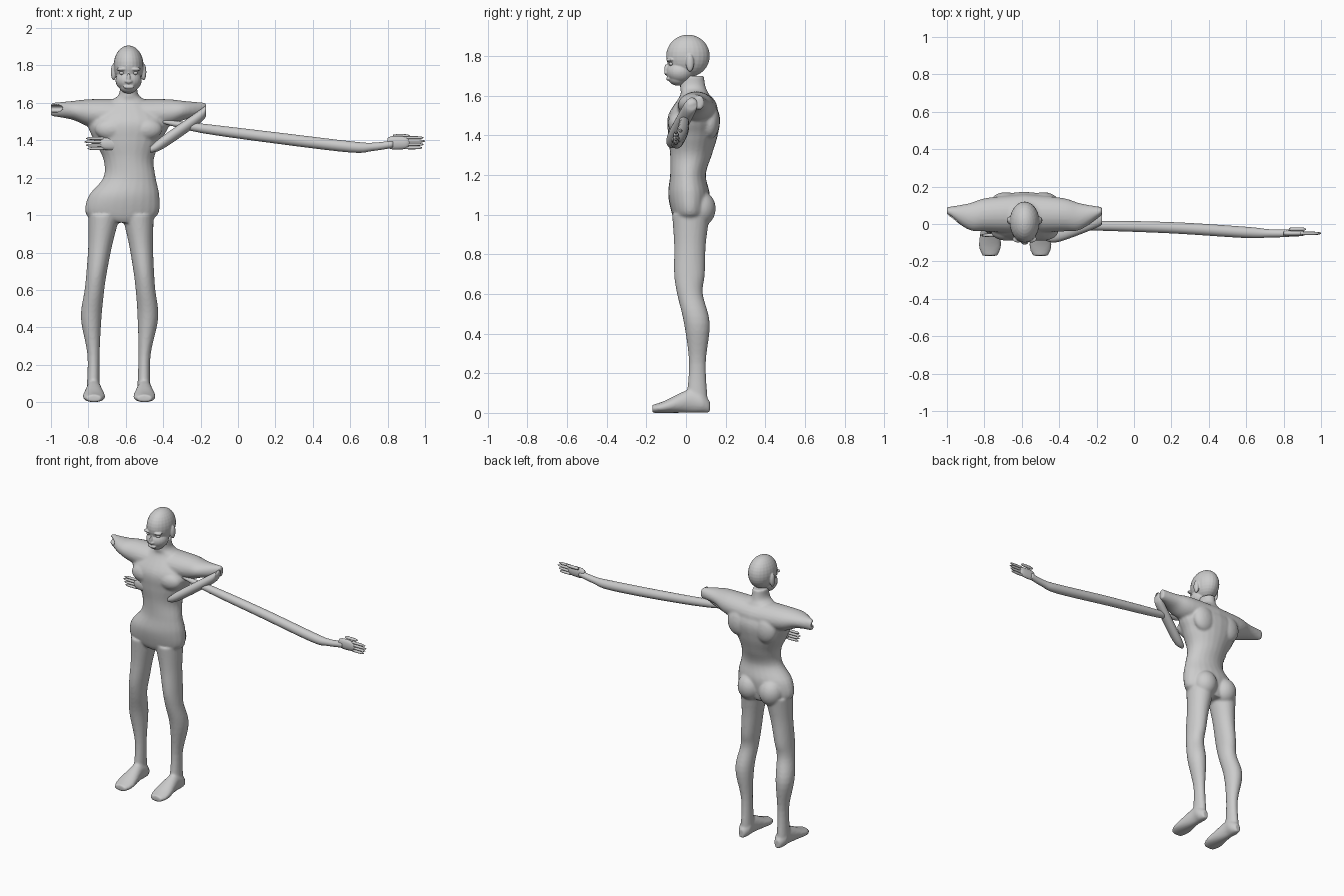
import bpy
import bmesh
from math import sin, cos, pi
from mathutils import Matrix, Vector

default_cube = bpy.data.objects.get("Cube")
if default_cube:
    bpy.data.objects.remove(default_cube, do_unlink=True)

grey = bpy.data.materials.new("plain grey")
grey.use_nodes = True
grey.diffuse_color = (.6, .6, .6, 1)
grey.node_tree.nodes["Principled BSDF"].inputs["Base Color"].default_value = grey.diffuse_color

MIDDLE = -.585  # centre line of the head and chest
X_AXIS, Y_AXIS, Z_AXIS = range(3)
BOTH_SIDES = (-1, 1)


def spline(before, start, end, after, t):
    """Catmull-Rom value between start and end."""
    enter, leave = (end - before) / 2, (after - start) / 2
    bend = 3 * (end - start) - 2 * enter - leave
    twist = 2 * (start - end) + enter + leave
    return start + t * (enter + t * (bend + t * twist))


def loft(bm, axis, sections, sides=24, steps=5):
    """Skin oval sections: position on the axis, then low and high on the other two."""
    across, upward = [i for i in range(3) if i != axis]
    padded = [sections[0], *sections, sections[-1]]
    rows = []
    for group in zip(padded, padded[1:], padded[2:], padded[3:]):
        for step in range(steps):
            rows.append([spline(*values, step / steps) for values in zip(*group)])
    rows.append(sections[-1])

    rings = []
    for position, left, right, low, high in rows:
        ring = []
        for side in range(sides):
            angle = 2 * pi * side / sides
            point = Vector()
            point[axis] = position
            point[across] = (left + right + (right - left) * cos(angle)) / 2
            point[upward] = (low + high + (high - low) * sin(angle)) / 2
            ring.append(bm.verts.new(point))
        rings.append(ring)

    faces = [bm.faces.new(rings[0]), bm.faces.new(rings[-1])]
    for ring, following in zip(rings, rings[1:]):
        for side in range(sides):
            previous = side - 1
            corners = (ring[previous], ring[side], following[side], following[previous])
            faces.append(bm.faces.new(corners))
    bmesh.ops.recalc_face_normals(bm, faces=faces)


def tube(bm, points):
    """Round limb running along x: centre and radius at each point."""
    loft(bm, X_AXIS, [(x, y - r, y + r, z - r, z + r) for x, y, z, r in points])


def ball(bm, offset, y, z, size):
    """Ellipsoid placed sideways from the middle line."""
    place = Matrix.Translation((MIDDLE + offset, y, z))
    stretch = Matrix.Diagonal((*size, 1))
    bmesh.ops.create_uvsphere(bm, u_segments=24, v_segments=16, radius=1, matrix=place @ stretch)


def finish(name, bm, voxel=None, smoothing=3):
    """Make a smooth object, optionally blending its pieces into one skin."""
    mesh = bpy.data.meshes.new(name)
    bm.to_mesh(mesh)
    bm.free()
    mesh.materials.append(grey)
    mesh.polygons.foreach_set("use_smooth", [True] * len(mesh.polygons))
    obj = bpy.data.objects.new(name, mesh)
    bpy.context.scene.collection.objects.link(obj)
    if voxel:
        remesh = obj.modifiers.new("blend", "REMESH")
        remesh.mode = "VOXEL"
        remesh.voxel_size = voxel
        remesh.use_smooth_shade = True
        soften = obj.modifiers.new("soften", "SMOOTH")
        soften.iterations = smoothing
    return obj


# Torso and neck
body = bmesh.new()
loft(body, Z_AXIS, [
    (.96, -.7, -.52, -.05, .1),
    (1, -.81, -.43, -.07, .11),
    (1.1, -.8, -.42, -.09, .12),
    (1.2, -.72, -.44, -.08, .1),
    (1.3, -.72, -.45, -.08, .13),
    (1.4, -.77, -.41, -.09, .16),
    (1.5, -.8, -.37, -.09, .17),
    (1.6, -.7, -.47, -.03, .12),
    (1.64, -.64, -.53, -.03, .1),
    (1.7, -.63, -.54, -.03, .09)])

# Shoulders, each tapering to a flat torn tip
shoulder = [(0, -.05, .16, 1.44, 1.62), (.2, -.04, .14, 1.47, 1.62),
            (.3, -.03, .11, 1.51, 1.61), (.415, .05, .09, 1.53, 1.6)]
for side in BOTH_SIDES:
    loft(body, X_AXIS, [(MIDDLE + side * reach, *oval) for reach, *oval in shoulder])

# Chest, shoulder blades and buttocks
for side in BOTH_SIDES:
    ball(body, side * .09, -.04, 1.46, (.09, .05, .06))
    ball(body, side * .1, .12, 1.47, (.08, .05, .09))
    ball(body, side * .08 - .03, .07, 1.03, (.08, .08, .09))

# Right leg, and the left one mirrored with a slight inward lean
leg = [(1, -.8, -.63, -.07, .12),
       (.85, -.8, -.67, -.06, .1),
       (.7, -.81, -.7, -.06, .095),
       (.6, -.82, -.715, -.045, .085),
       (.45, -.84, -.73, -.01, .12),
       (.25, -.805, -.74, .015, .1),
       (.06, -.81, -.74, 0, .11)]
loft(body, Z_AXIS, leg)
loft(body, Z_AXIS, [(z, .03 * z - 1.28 - inner, .03 * z - 1.28 - outer, back, front)
                    for z, outer, inner, back, front in leg])

# Feet: position, half width and height, flat on the ground
foot = [(.12, .02, .06), (.08, .04, .1), (.02, .04, .12),
        (-.11, .06, .06), (-.17, .04, .04)]
for middle in (-.77, -.5):
    loft(body, Y_AXIS, [(y, middle - half, middle + half, 0, top) for y, half, top in foot])
body_object = finish("body", body, voxel=.008)

# Hollow in the torn right stump
hollow = bmesh.new()
ball(hollow, -.4, .04, 1.57, (.1, .04, .02))
cutter = finish("stump_cutter", hollow)
cutter.hide_render = True
cutter.hide_viewport = True
cut = body_object.modifiers.new("hollow", "BOOLEAN")
cut.operation = "DIFFERENCE"
cut.object = cutter

# Head: skull, face, jaw, nose and lips
head = bmesh.new()
ball(head, 0, .01, 1.8, (.08, .11, .107))
ball(head, 0, -.03, 1.72, (.07, .07, .06))
ball(head, 0, -.04, 1.69, (.05, .05, .04))
ball(head, 0, -.1, 1.73, (.01, .01, .03))
ball(head, 0, -.1, 1.715, (.02, .01, .01))
ball(head, 0, -.09, 1.685, (.03, .01, .01))

# Brows and ears
for side in BOTH_SIDES:
    ball(head, side * .035, -.08, 1.78, (.03, .02, .01))
    ball(head, side * .08, .02, 1.765, (.015, .02, .045))
finish("head", head, voxel=.004)

# Eyes
eyes = bmesh.new()
for side in BOTH_SIDES:
    ball(eyes, side * .035, -.075, 1.76, (.015, .012, .01))
finish("eyes", eyes)

# Long stretched arm
arm = bmesh.new()
tube(arm, [(-.4, -.02, 1.5, .01), (-.2, -.01, 1.465, .025), (.2, -.02, 1.413, .03),
           (.6, -.045, 1.365, .03), (.72, -.05, 1.365, .022), (.83, -.05, 1.38, .02)])
finish("long_arm", arm)

# Arm folded back from the left shoulder tip to the ribs
fold = bmesh.new()
tube(fold, [(-.17, .03, 1.565, .025), (-.2, .015, 1.53, .035),
            (-.4, -.06, 1.39, .035), (-.47, -.075, 1.35, .015)])
finish("folded_arm", fold)


def hand(name, wrist, way, y, z):
    """Palm, four fingers and a thumb pointing along x."""
    bm = bmesh.new()

    def bar(start, end, y, z, depth, height):
        outline = ((0, .7), (.25, 1), (.8, .9), (1, .3))
        loft(bm, X_AXIS, [(wrist + way * (start + (end - start) * along),
                           y - depth * scale, y + depth * scale,
                           z - height * scale, z + height * scale)
                          for along, scale in outline], sides=12)

    bar(0, .12, y, z, .016, .036)
    for finger in range(4):
        reach = .2 - .008 * abs(finger - 2)
        bar(.09, reach, y, z + .018 * (finger - 1.5), .009, .008)
    bar(.03, .12, y + .022, z + .036, .01, .01)
    finish(name, bm)


hand("left_hand", .8, 1, -.05, 1.387)
hand("right_hand", -.62, -1, -.06, 1.383)
